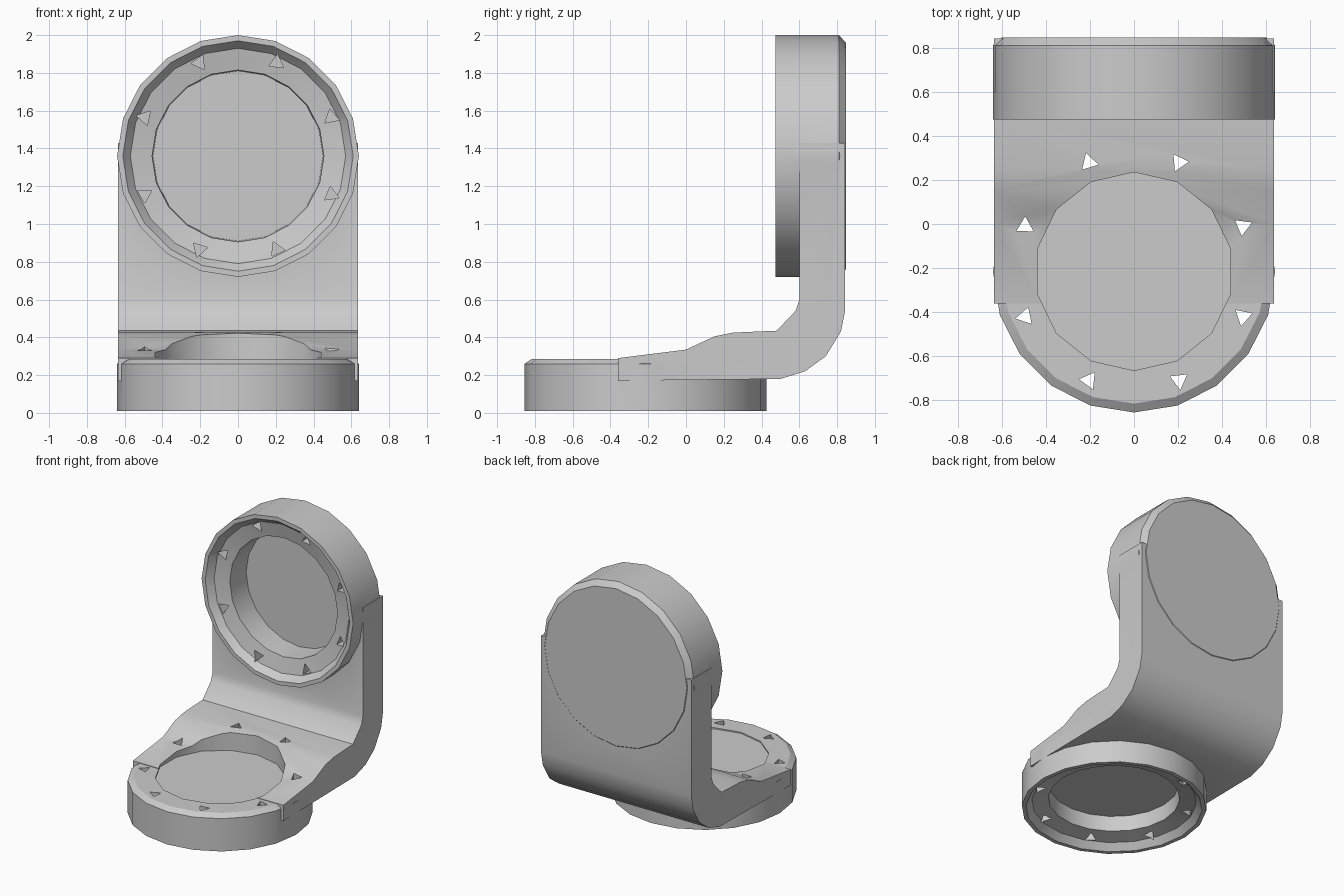
import bpy, bmesh
from math import cos, sin, pi, radians
from mathutils import Matrix, Vector

cube = bpy.data.objects.get("Cube")
if cube:
    bpy.data.objects.remove(cube, do_unlink=True)

grey = bpy.data.materials.new("plain_grey")
grey.use_nodes = True
GREY = (0.6, 0.6, 0.6, 1)
grey.diffuse_color = GREY
grey.node_tree.nodes["Principled BSDF"].inputs["Base Color"].default_value = GREY

# Flange centres: one lies flat, the other stands with its axis along +y
FLAT = Matrix.Translation((0, -0.215, 0))
UPRIGHT = Matrix.Translation((0, 0, 1.36)) @ Matrix.Rotation(-pi / 2, 4, 'X')
RADIUS = 0.64


def add_lathe(bm, profile, sides, place, turn=0.0):
    """Closed solid from (radius, height) rings."""
    rings = []
    for r, h in profile:
        rings.append([bm.verts.new(place @ Vector((r * cos(turn + 2 * pi * i / sides),
                                                   r * sin(turn + 2 * pi * i / sides), h)))
                      for i in range(sides)])
    for low, high in zip(rings, rings[1:]):
        for i in range(sides):
            j = (i + 1) % sides
            bm.faces.new((low[i], low[j], high[j], high[i]))
    bm.faces.new(rings[0][::-1])
    bm.faces.new(rings[-1])


def make_object(name, bm):
    bmesh.ops.recalc_face_normals(bm, faces=bm.faces)
    mesh = bpy.data.meshes.new(name)
    bm.to_mesh(mesh)
    bm.free()
    mesh.materials.append(grey)
    obj = bpy.data.objects.new(name, mesh)
    bpy.context.collection.objects.link(obj)
    return obj


def combine(target, tool, operation):
    mod = target.modifiers.new(operation.lower(), 'BOOLEAN')
    mod.operation = operation
    mod.solver = 'EXACT'
    mod.object = tool
    bpy.context.view_layer.objects.active = target
    bpy.ops.object.modifier_apply(modifier=mod.name)
    bpy.data.objects.remove(tool, do_unlink=True)


# Bent arm: side profile (y, z) extruded across the width
side = [(-0.36, 0.17), (0.5, 0.18), (0.63, 0.22), (0.74, 0.30), (0.82, 0.43),
        (0.842, 0.54), (0.842, 1.43), (0.6, 1.43), (0.6, 0.6), (0.58, 0.54),
        (0.48, 0.435), (0.25, 0.425), (0.15, 0.405), (0, 0.335), (-0.36, 0.29)]
bm = bmesh.new()
half = 0.635
left, right = [[bm.verts.new((x, y, z)) for y, z in side] for x in (half, -half)]
bm.faces.new(left)
bm.faces.new(right[::-1])
for i in range(len(side)):
    j = (i + 1) % len(side)
    bm.faces.new((left[i], right[i], right[j], left[j]))
bracket = make_object("angle_bracket", bm)

# Round flanges at both ends, chamfered on the outer face
for name, place, profile in (
        ("flat_flange", FLAT, [(RADIUS, 0.01), (RADIUS, 0.26), (0.60, 0.286)]),
        ("upright_flange", UPRIGHT, [(RADIUS, 0.475), (RADIUS, 0.81), (0.60, 0.846)])):
    bm = bmesh.new()
    add_lathe(bm, profile, 20, place)
    combine(bracket, make_object(name, bm), 'UNION')

# Dished flange faces with a deeper pocket, and the clearance above the flat flange
bm = bmesh.new()
for place, rim, floor in ((FLAT, 0.01, 0.2), (UPRIGHT, 0.475, 0.74)):
    add_lathe(bm, [(0.61, rim - 0.1), (0.61, rim), (0.57, rim + 0.05),
                   (0.455, rim + 0.075), (0.45, floor)], 20, place)
add_lathe(bm, [(0.45, 0.277), (0.45, 0.6)], 14, FLAT, pi / 14)
combine(bracket, make_object("pocket_cutters", bm), 'DIFFERENCE')

# Bolt holes: through the flat flange, blind in the upright one
bm = bmesh.new()
for place, start, end in ((FLAT, -0.1, 0.55), (UPRIGHT, 0.4, 0.8)):
    for i in range(8):
        angle = (i + 0.5) * pi / 4
        spot = place @ Matrix.Rotation(angle, 4, 'Z') @ Matrix.Translation((0.535, 0, 0))
        add_lathe(bm, [(0.045, start), (0.045, end)], 3, spot, i)
combine(bracket, make_object("bolt_hole_cutters", bm), 'DIFFERENCE')

# Smooth shading with crisp edges
bpy.ops.object.select_all(action='DESELECT')
bracket.select_set(True)
bpy.context.view_layer.objects.active = bracket
bpy.ops.object.shade_smooth_by_angle(angle=radians(28))
